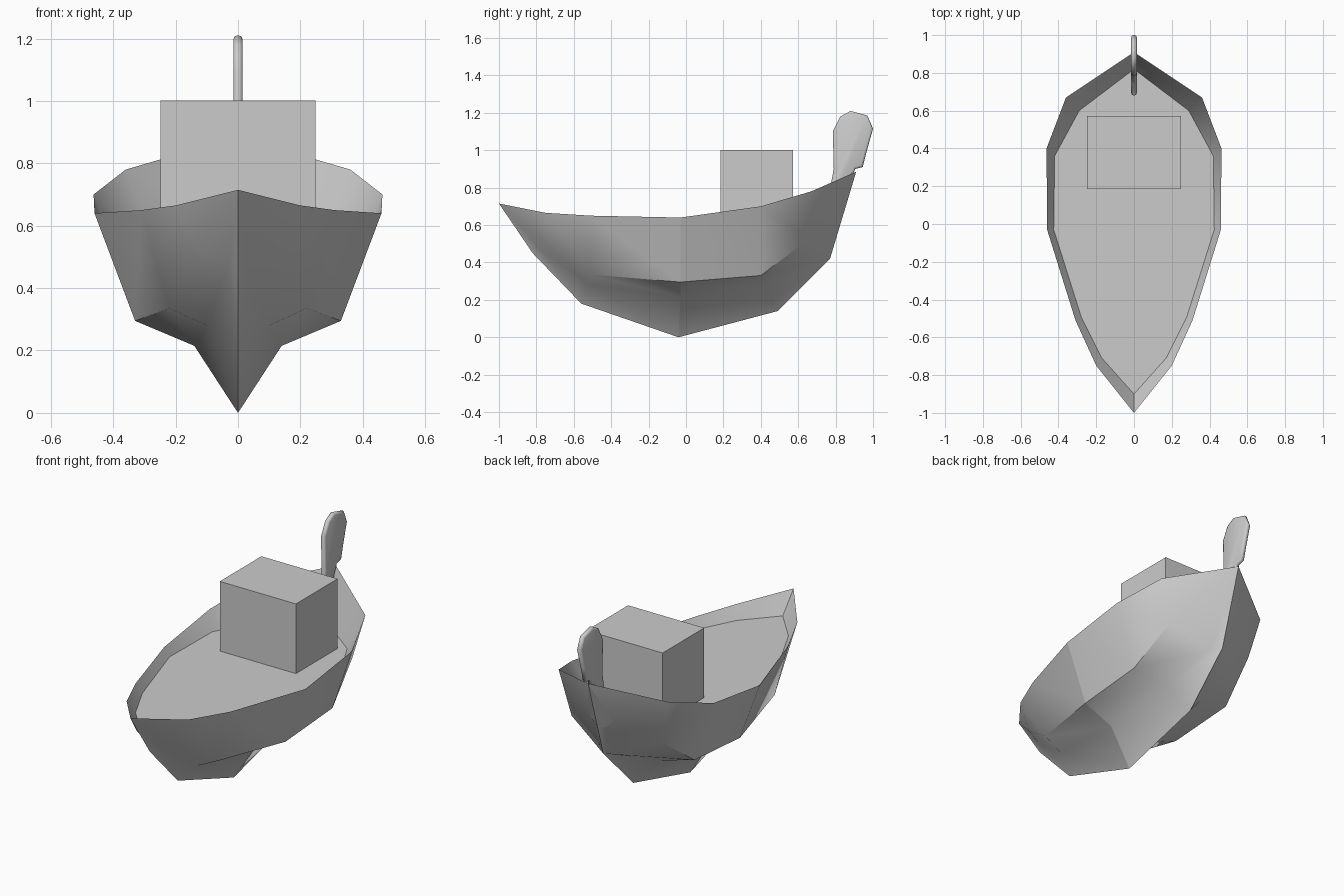
import bpy, bmesh, math

if "Cube" in bpy.data.objects:
    bpy.data.objects.remove(bpy.data.objects["Cube"])


def make_object(name, bm, smooth=None):
    bmesh.ops.remove_doubles(bm, verts=bm.verts, dist=0.0005)
    bmesh.ops.recalc_face_normals(bm, faces=bm.faces)
    mesh = bpy.data.meshes.new(name)
    bm.to_mesh(mesh)
    bm.free()
    ob = bpy.data.objects.new(name, mesh)
    bpy.context.collection.objects.link(ob)
    if smooth:
        bpy.ops.object.select_all(action='DESELECT')
        bpy.context.view_layer.objects.active = ob
        ob.select_set(True)
        bpy.ops.object.shade_smooth_by_angle(angle=math.radians(smooth))
    return ob


# Hull cross-sections, bow to stern: gunwale, upper chine, lower chine, keel
BOW, STERN = (0, -1.0, .715), (0, .91, .885)
SECTIONS = (
    ((.20, -.75, .665), (.12, -.77, .52), (.03, -.79, .48), (0, -.82, .45)),
    ((.31, -.51, .65), (.22, -.51, .335), (.10, -.52, .28), (0, -.56, .18)),
    ((.46, -.03, .64), (.33, -.03, .295), (.14, -.03, .215), (0, -.04, 0)),
    ((.463, .40, .70), (.335, .40, .33), (.13, .42, .28), (0, .49, .14)),
    ((.36, .67, .78), (.29, .65, .52), (.05, .725, .41), (0, .77, .42)),
)
# Deck edge, bow to stern, inset inside the hull
DECK_Z = .592
DECK = ((0, -.90), (.17, -.71), (.28, -.49), (.425, -.03), (.42, .36), (.29, .60), (0, .82))


def mirrored(p, side):
    return (p[0] * side, p[1], p[2])


# Hull shell: both sides lofted between the sections, pinched at the ends
bm = bmesh.new()
for side in (1, -1):
    rows = [[bm.verts.new(mirrored(p, side)) for p in s] for s in SECTIONS]
    for tip, row in ((BOW, rows[0]), (STERN, rows[-1])):
        t = bm.verts.new(tip)
        for a, b in zip(row, row[1:]):
            bm.faces.new((t, a, b))
    for r, s in zip(rows, rows[1:]):
        for i in range(3):
            bm.faces.new((r[i], s[i], s[i + 1], r[i + 1]))
# keep the midship section crisp
for e in bm.edges:
    if all(-.05 < v.co.y < -.02 for v in e.verts):
        e.smooth = False
make_object("hull", bm, 40)

# Bulwark lining: from the gunwale down and in to the deck edge
gunwale = [BOW] + [s[0] for s in SECTIONS] + [STERN]
bm = bmesh.new()
for side in (1, -1):
    top = [bm.verts.new(mirrored(p, side)) for p in gunwale]
    low = [bm.verts.new((x * side, y, DECK_Z)) for x, y in DECK]
    for i in range(len(top) - 1):
        bm.faces.new((top[i], top[i + 1], low[i + 1], low[i]))
make_object("bulwark_lining", bm, 40)

# Deck
bm = bmesh.new()
outline = list(DECK) + [(-x, y) for x, y in reversed(DECK[1:-1])]
bm.faces.new([bm.verts.new((x, y, DECK_Z)) for x, y in outline])
make_object("deck", bm)

# Cabin
bm = bmesh.new()
bmesh.ops.create_cube(bm, size=1)
for v in bm.verts:
    v.co = (v.co.x * .496, v.co.y * .387 + .378, v.co.z * .411 + .7965)
make_object("cabin", bm)

# Stern rudder blade with its tiller running forward over the deck
profile = [(.68, .72), (.74, .76), (.775, .82), (.79, .90), (.785, 1.10), (.825, 1.18),
           (.88, 1.21), (.97, 1.185), (1.0, 1.115), (.965, .99), (.945, .91),
           (.905, .90), (.88, .84), (.82, .77), (.75, .72), (.69, .69)]
bm = bmesh.new()
face = bm.faces.new([bm.verts.new((-.015, y, z)) for y, z in profile])
ext = bmesh.ops.extrude_face_region(bm, geom=[face])
bmesh.ops.translate(bm, vec=(.03, 0, 0),
                    verts=[g for g in ext["geom"] if isinstance(g, bmesh.types.BMVert)])
rims = [e for e in bm.edges if abs(e.verts[0].co.x - e.verts[1].co.x) < .001]
bmesh.ops.bevel(bm, geom=rims, offset=.012, segments=2, profile=.5, affect='EDGES')
make_object("rudder", bm, 60)
